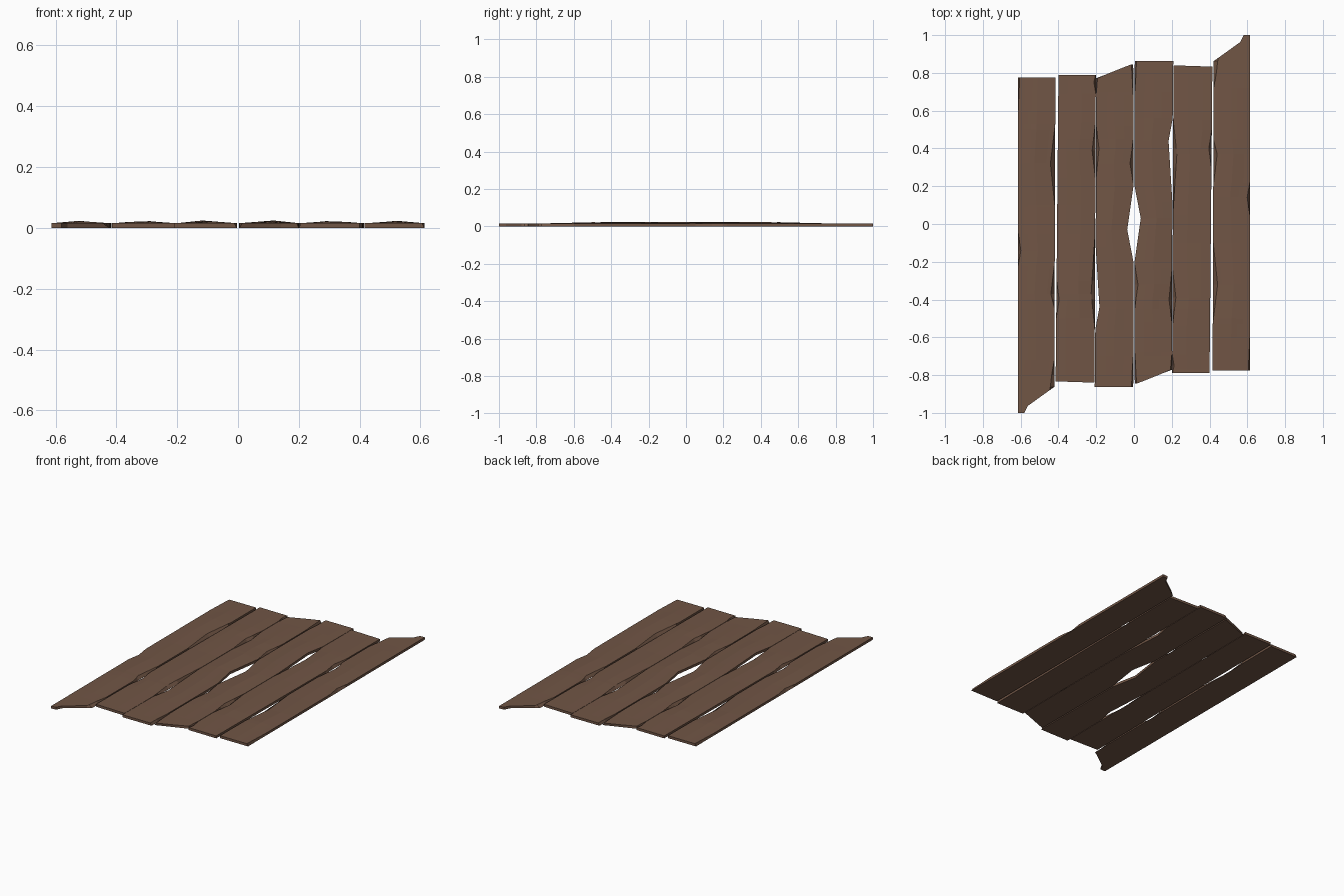
import bpy, bmesh, math
from mathutils import Matrix

if "Cube" in bpy.data.objects:
    bpy.data.objects.remove(bpy.data.objects["Cube"])

wood = bpy.data.materials.new("weathered brown wood")
wood.diffuse_color = (0.165, 0.092, 0.06, 1)
wood.use_nodes = True
wood.node_tree.nodes["Principled BSDF"].inputs["Base Color"].default_value = wood.diffuse_color


def interp(pts, v):
    """Piecewise linear lookup in a list of (position, value)."""
    if v <= pts[0][0]:
        return pts[0][1]
    for (a, p), (b, q) in zip(pts, pts[1:]):
        if v <= b:
            return p + (q - p) * (v - a) / (b - a)
    return pts[-1][1]


def chip(chips, y):
    """Depth of triangular chips (start, deepest, end, depth) at y."""
    return max([interp([(a, 0), (m, d), (b, 0)], y) for a, m, b, d in chips] + [0])


def plank(name, left, right, low, high, chips_l, chips_r, cols, bumps, turn):
    # left/right: edge x along y; low/high: end outline y across the width
    y0, y1 = max(p[1] for p in low), min(p[1] for p in high)
    inner = {p[0] for p in left + right}
    inner |= {v for c in chips_l + chips_r for v in c[:3]} | {b[0] for b in bumps}
    inner = sorted(v for v in inner if y0 + 0.012 < v < y1 - 0.012)
    rows = [None] + inner + ["end"]
    bm = bmesh.new()
    top, bot = [], []
    for r in rows:
        trow, brow = [], []
        for f in cols:
            y = interp(low, f) if r is None else interp(high, f) if r == "end" else r
            xl, xr = interp(left, y), interp(right, y)
            cl, cr = chip(chips_l, y), chip(chips_r, y)
            x = xl + (xr - xl) * f
            xt = xl + cl + (xr - cr - xl - cl) * f
            hump = 0 if r in (None, "end") else interp(bumps, y) * min(1, 2 * f, 2 - 2 * f)
            trow.append(bm.verts.new((xt, y, 0.0155 + hump)))
            brow.append(bm.verts.new((x, y, 0)))
        top.append(trow)
        bot.append(brow)
    n, m = len(rows), len(cols)
    for i in range(n - 1):
        for j in range(m - 1):
            bm.faces.new((top[i][j], top[i][j + 1], top[i + 1][j + 1], top[i + 1][j]))
            bm.faces.new((bot[i][j], bot[i + 1][j], bot[i + 1][j + 1], bot[i][j + 1]))
        for j in (0, m - 1):
            bm.faces.new((top[i][j], top[i + 1][j], bot[i + 1][j], bot[i][j]))
    for i in (0, n - 1):
        for j in range(m - 1):
            bm.faces.new((top[i][j], top[i][j + 1], bot[i][j + 1], bot[i][j]))
    bmesh.ops.recalc_face_normals(bm, faces=bm.faces)
    if turn:
        bm.transform(Matrix.Rotation(math.pi, 4, 'Z'))
    me = bpy.data.meshes.new(name)
    bm.to_mesh(me)
    bm.free()
    me.materials.append(wood)
    bpy.context.collection.objects.link(bpy.data.objects.new(name, me))


# the right half is the left half turned by 180 degrees
for turn, side in ((False, "left"), (True, "right")):
    # outer plank with a long splintered end
    plank(side + "_outer_plank",
          [(-1, -0.613), (0.775, -0.613)], [(-0.865, -0.422), (0.775, -0.416)],
          [(0, -1), (0.17, -1), (0.27, -0.962), (0.36, -0.95), (0.87, -0.88), (1, -0.863)],
          [(0, 0.775), (1, 0.775)],
          [(-0.22, -0.14, -0.05, 0.014), (0.6, 0.774, 0.776, 0.016)],
          [(0.09, 0.32, 0.53, 0.025), (-0.45, -0.37, -0.2, 0.02), (-0.88, -0.86, -0.72, 0.025)],
          [0, 0.17, 0.27, 0.36, 0.5, 0.87, 1],
          [(-0.8, 0), (-0.4, 0.008), (0.1, 0.003), (0.5, 0.007), (0.77, 0)], turn)
    # middle plank, slightly skewed
    plank(side + "_middle_plank",
          [(-0.835, -0.415), (0.79, -0.4)], [(-0.84, -0.209), (0.79, -0.202)],
          [(0, -0.833), (1, -0.84)], [(0, 0.79), (1, 0.788)],
          [(-0.5, -0.4, -0.3, 0.015)],
          [(0.24, 0.39, 0.54, 0.018), (0.69, 0.75, 0.8, 0.01), (-0.55, -0.37, -0.05, 0.02)],
          [0, 0.25, 0.62, 1],
          [(-0.8, 0), (-0.4, 0.009), (0.1, 0.004), (0.45, 0.008), (0.77, 0)], turn)
    # inner plank with broken gaps on both edges
    plank(side + "_inner_plank",
          [(-0.865, -0.208), (-0.56, -0.205), (-0.44, -0.183), (-0.12, -0.203), (0.77, -0.2)],
          [(-0.865, -0.004), (-0.2, -0.003), (-0.03, -0.036), (0.2, -0.003), (0.845, -0.004)],
          [(0, -0.863), (1, -0.863)], [(0, 0.772), (1, 0.845)],
          [(0.23, 0.4, 0.52, 0.016), (0.69, 0.76, 0.8, 0.01)],
          [(0.21, 0.32, 0.45, 0.018), (0.68, 0.84, 0.86, 0.013), (-0.87, -0.86, -0.7, 0.012)],
          [0, 0.3, 0.5, 0.75, 1],
          [(-0.8, 0), (-0.45, 0.006), (0, 0.009), (0.4, 0.006), (0.7, 0)], turn)
